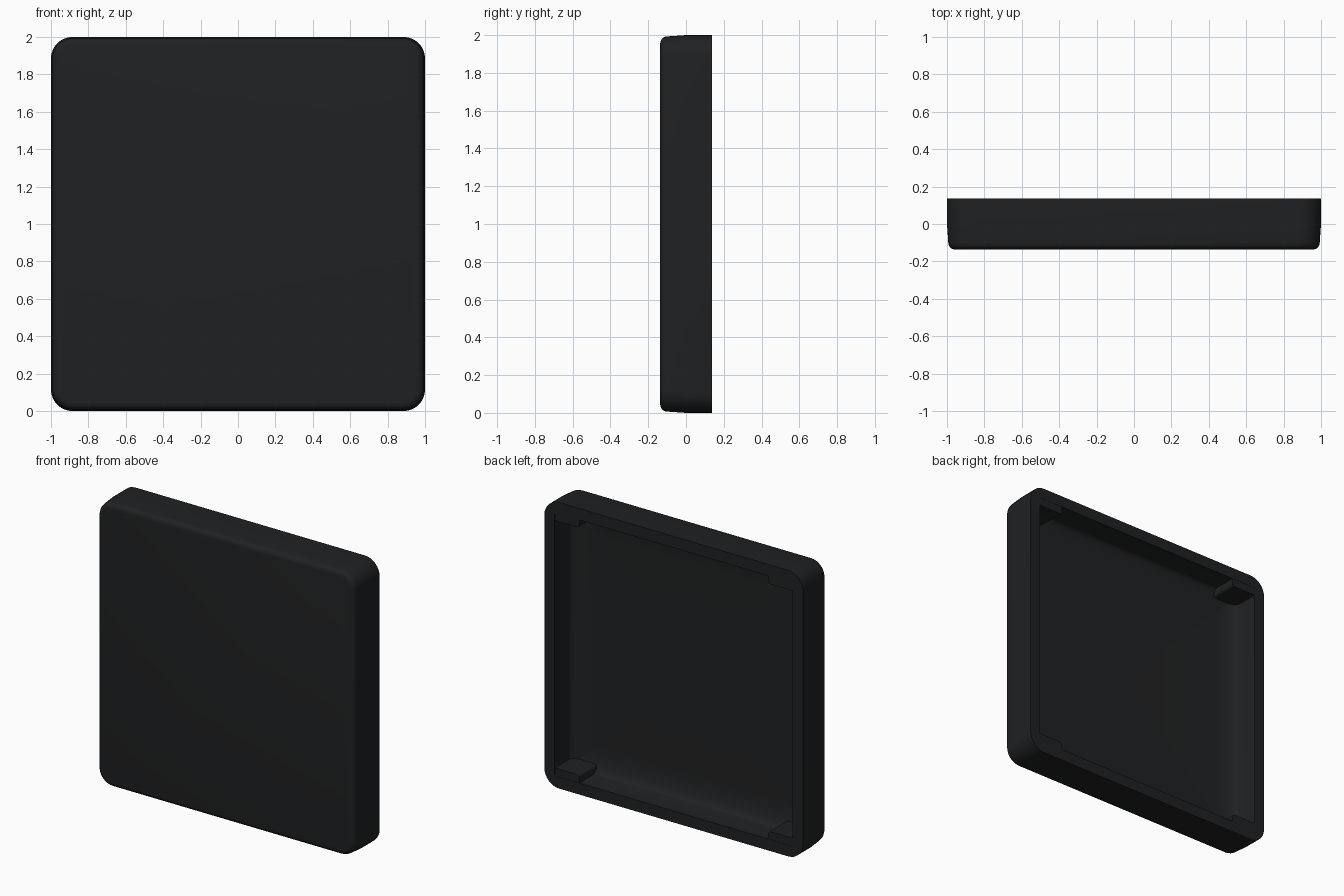
import bpy, bmesh, math

if "Cube" in bpy.data.objects:
    bpy.data.objects.remove(bpy.data.objects["Cube"])

mat = bpy.data.materials.new("dark_plastic")
mat.diffuse_color = (0.014, 0.015, 0.016, 1)
mat.use_nodes = True
mat.node_tree.nodes["Principled BSDF"].inputs["Base Color"].default_value = mat.diffuse_color


def ring(bm, half, radius, y, steps=8):
    """Rounded square in the XZ plane, centred on z = 1."""
    verts = []
    for k in range(4):
        mid = math.pi / 4 + k * math.pi / 2
        sx, sz = math.copysign(1, math.cos(mid)), math.copysign(1, math.sin(mid))
        for i in range(steps + 1):
            a = k * math.pi / 2 + i / steps * math.pi / 2
            verts.append(bm.verts.new((sx * (half - radius) + radius * math.cos(a), y,
                                       1 + sz * (half - radius) + radius * math.sin(a))))
    return verts


def finish(bm, name):
    bmesh.ops.recalc_face_normals(bm, faces=bm.faces)
    me = bpy.data.meshes.new(name)
    bm.to_mesh(me)
    bm.free()
    ob = bpy.data.objects.new(name, me)
    me.materials.append(mat)
    bpy.context.collection.objects.link(ob)
    bpy.context.view_layer.objects.active = ob
    ob.select_set(True)
    bpy.ops.object.shade_smooth_by_angle(angle=math.radians(35))
    ob.select_set(False)
    return ob


# Shell: front face, rounded front edge, outer wall, rim, inner wall, cove, floor
B = 0.0365
profile = []
for i in range(6):
    t = i / 5 * math.pi / 2
    profile.append((0.993 - B + B * math.sin(t), 0.11 - B + B * math.sin(t), -0.1 - B * math.cos(t)))
profile += [(1.0, 0.115, 0.0), (1.0, 0.115, 0.1365), (0.92, 0.01, 0.1365), (0.92, 0.01, -0.02)]
for i in range(1, 9):
    t = i / 8 * math.pi / 2
    profile.append((0.92 - 0.18 * (1 - math.cos(t)), 0.01, -0.02 - 0.06 * math.sin(t)))

bm = bmesh.new()
rings = [ring(bm, *p) for p in profile]
n = len(rings[0])
for a, b in zip(rings, rings[1:]):
    for i in range(n):
        j = (i + 1) % n
        bm.faces.new((a[i], a[j], b[j], b[i]))
bm.faces.new(rings[0])
centre = bm.verts.new((0, -0.085, 1))
for i in range(n):
    bm.faces.new((rings[-1][i], rings[-1][(i + 1) % n], centre))
finish(bm, "shell")

# Corner tabs under the top wall and on the bottom wall
for sx in (-1, 1):
    for sz in (-1, 1):
        bm = bmesh.new()
        bmesh.ops.create_cube(bm, size=1)
        for v in bm.verts:
            v.co = (sx * 0.83 + v.co.x * 0.2, 0.025 + v.co.y * 0.22, 1 + sz * 0.9 + v.co.z * 0.07)
        edges = [e for e in bm.edges
                 if all(abs(v.co.x) < 0.8 and abs(v.co.z - 1) < 0.9 for v in e.verts)]
        bmesh.ops.bevel(bm, geom=edges, offset=0.02, segments=4, affect='EDGES', profile=0.5)
        finish(bm, "corner_tab")
